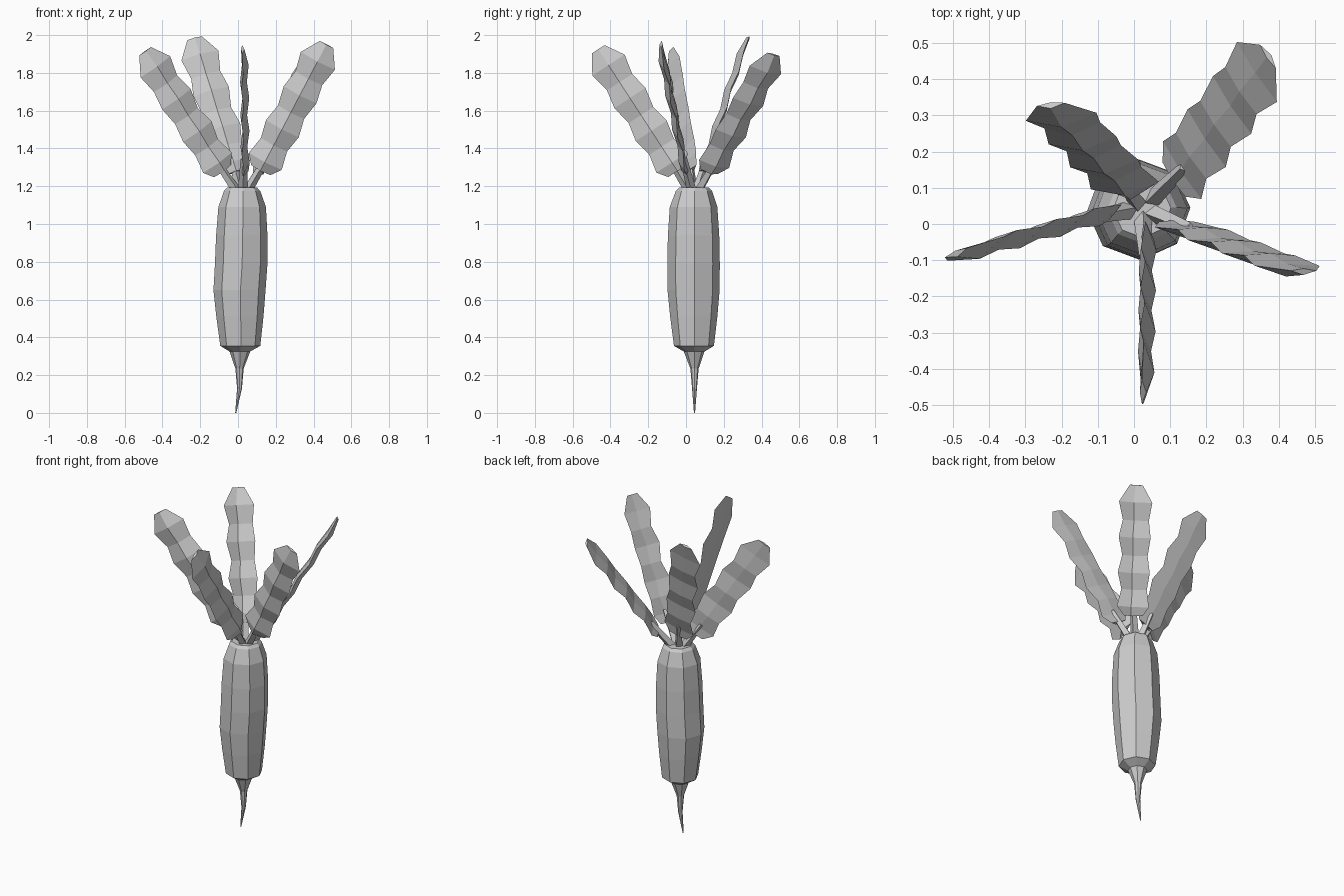
import bpy, math
from mathutils import Vector as V

if "Cube" in bpy.data.objects:
    bpy.data.objects.remove(bpy.data.objects["Cube"])


def make(name, verts, faces):
    me = bpy.data.meshes.new(name)
    me.from_pydata(verts, [], faces)
    ob = bpy.data.objects.new(name, me)
    bpy.context.collection.objects.link(ob)
    return ob


def loft(name, rings):
    """Skin equal-sized rings of points and cap both ends."""
    n = len(rings[0])
    verts = [p for r in rings for p in r]
    faces = [(i * n + k, i * n + (k + 1) % n, (i + 1) * n + (k + 1) % n, (i + 1) * n + k)
             for i in range(len(rings) - 1) for k in range(n)]
    faces += [tuple(reversed(range(n))), tuple(range(len(verts) - n, len(verts)))]
    return make(name, verts, faces)


# Root: eight-sided body with a thin crooked tail (x, y, z, radius)
profile = [(-.012, .045, 0, .003), (.008, .045, .13, .013), (.008, .045, .235, .022),
           (.01, .043, .325, .055), (.012, .042, .355, .106), (.01, .041, .51, .125),
           (.008, .04, .65, .138), (.017, .04, .79, .139), (.02, .04, .94, .136),
           (.022, .04, 1.09, .126), (.022, .042, 1.175, .096), (.022, .042, 1.192, .08)]
loft("root", [[V((x + r * math.cos(a), y + r * math.sin(a), z))
               for a in [math.radians(45 * k + 2) for k in range(8)]]
              for x, y, z, r in profile])

# Blade rows: position along the leaf, half width, wave offset
rows = [(0, .058, 0), (.07, .098, .006), (.2, .078, -.006), (.33, .098, .006),
        (.46, .078, -.006), (.6, .098, .006), (.73, .08, -.006), (.87, .102, .004), (1, .04, 0)]


def leaf(name, base, tip, width, ridge):
    base, tip = V(base), V(tip)
    axis = tip - base
    d = axis.normalized()
    w = V(width)
    w = (w - d * w.dot(d)).normalized()
    n = d.cross(w)
    if n.dot(V(ridge)) < 0:          # ridge side of the leaf
        n, w = -n, -w
    rings = []
    for t, h, o in rows:
        c = base + axis * t + n * (o - .006)
        rib = .03 if t < 1 else .012
        rings.append([c - w * h, c - n * .006, c + w * h, c + n * rib])
    loft(name + "_blade", rings)
    # Stem from the crown into the blade
    root = V((.022, .042, 1.17)).lerp(V((base.x, base.y, 1.17)), .25)
    end = base + axis * .1
    loft(name + "_stem", [[p + w * r, p + n * r, p - w * r, p - n * r]
                          for p, r in ((root, .026), (end, .018))])


leaf("front_leaf", (.032, -.045, 1.28), (.028, -.465, 1.925), (0, .85, .53), (1, 0, 0))
leaf("right_leaf", (.12, .0, 1.285), (.468, -.135, 1.95), (.87, 0, -.49), (0, -1, 0))
leaf("left_leaf", (-.08, .03, 1.28), (-.49, -.085, 1.915), (.14, .06, .105), (0, -1, 0))
leaf("back_left_leaf", (-.01, .09, 1.275), (-.23, .325, 1.985), (.9, .11, .27), (0, -1, 0))
leaf("back_right_leaf", (.115, .125, 1.275), (.375, .465, 1.895), (.54, -.77, .25), (.7, .36, -.5))
